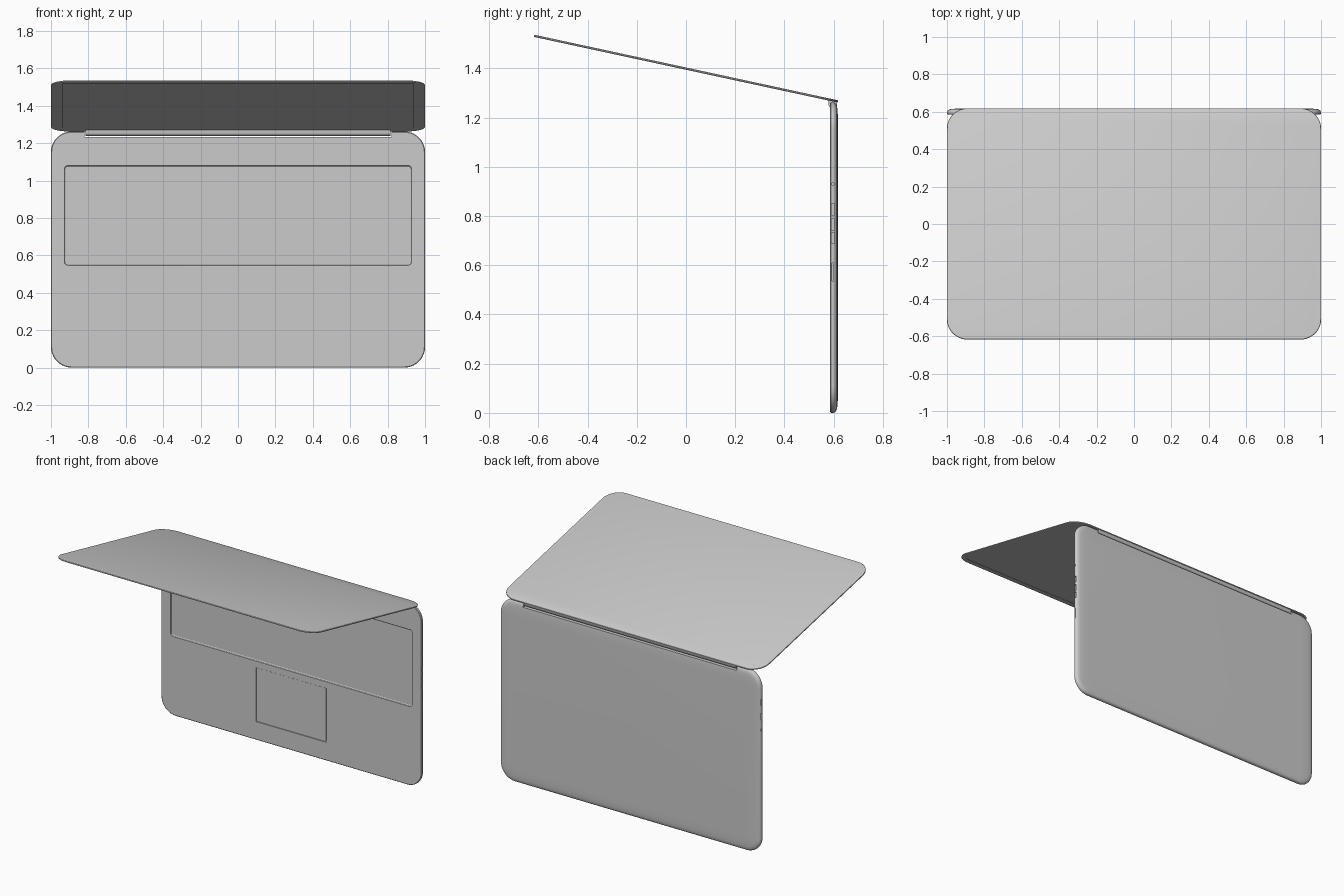
import bpy, bmesh, math
from mathutils import Vector

if "Cube" in bpy.data.objects:
    bpy.data.objects.remove(bpy.data.objects["Cube"])

X = Vector((1, 0, 0))
# frames: origin, length direction, depth direction
BASE = (Vector((0, 0, 0)), Vector((0, 0, 1)), Vector((0, 1, 0)))
s, c = 0.2111, math.sqrt(1 - 0.2111 ** 2)
LID = (Vector((0, 0.617, 1.261)), Vector((0, -c, s)), Vector((0, s, c)))


def finish(name, bm, angle=25):
    bmesh.ops.recalc_face_normals(bm, faces=bm.faces)
    me = bpy.data.meshes.new(name)
    bm.to_mesh(me)
    bm.free()
    ob = bpy.data.objects.new(name, me)
    bpy.context.collection.objects.link(ob)
    smooth(ob, angle)
    return ob


def select(ob):
    bpy.ops.object.select_all(action='DESELECT')
    ob.select_set(True)
    bpy.context.view_layer.objects.active = ob


def smooth(ob, angle=25):
    select(ob)
    bpy.ops.object.shade_smooth_by_angle(angle=math.radians(angle))


def loft(bm, rings):
    loops = [[bm.verts.new(p) for p in ring] for ring in rings]
    for a, b in zip(loops, loops[1:]):
        for i in range(len(a)):
            j = (i + 1) % len(a)
            bm.faces.new((a[i], a[j], b[j], b[i]))
    bm.faces.new(loops[0])
    bm.faces.new(loops[-1])


def slab(name, frame, x0, x1, v0, v1, r, layers, seg=10):
    """Rounded rectangle lofted through (depth, inset) layers."""
    o, u, n = frame
    rings = []
    for d, inset in layers:
        rr = max(r - inset, r * 0.3)
        ring = []
        for k, (cx, cv) in enumerate(((x1 - inset - rr, v1 - inset - rr),
                                      (x0 + inset + rr, v1 - inset - rr),
                                      (x0 + inset + rr, v0 + inset + rr),
                                      (x1 - inset - rr, v0 + inset + rr))):
            for i in range(seg + 1):
                a = math.pi / 2 * (k + i / seg)
                ring.append(o + X * (cx + rr * math.cos(a))
                            + u * (cv + rr * math.sin(a)) + n * d)
        rings.append(ring)
    bm = bmesh.new()
    loft(bm, rings)
    return finish(name, bm)


def prism(name, profile, x0, x1):
    bm = bmesh.new()
    loft(bm, [[Vector((x, y, z)) for y, z in profile] for x in (x0, x1)])
    return finish(name, bm, 40)


def carve(ob, cutter):
    m = ob.modifiers.new("carve", 'BOOLEAN')
    m.operation = 'DIFFERENCE'
    m.solver = 'EXACT'
    m.object = cutter
    select(ob)
    # keep the carve ahead of any shading modifier
    bpy.ops.object.modifier_move_to_index(modifier=m.name, index=0)
    bpy.ops.object.modifier_apply(modifier=m.name)
    bpy.data.objects.remove(cutter, do_unlink=True)


# keyboard half, standing upright, with softly domed underside
base = slab("base", BASE, -1, 1, 0, 1.262, 0.11,
            [(0.586, 0.004), (0.5885, 0.0005), (0.598, 0), (0.604, 0.002), (0.609, 0.006),
             (0.613, 0.014), (0.6155, 0.03), (0.617, 0.055), (0.618, 0.09)])

# keyboard well
carve(base, slab("well_cutter", BASE, -0.93, 0.93, 0.545, 1.082, 0.02,
                 [(0.57, 0), (0.588, 0.002), (0.592, 0.004), (0.595, 0.009)], 4))

# trackpad pocket with the pad leaving a thin gap
carve(base, slab("pad_cutter", BASE, -0.272, 0.272, 0.127, 0.502, 0.004,
                 [(0.57, 0), (0.592, 0)], 2))
slab("trackpad", BASE, -0.267, 0.267, 0.132, 0.5015, 0.004,
     [(0.586, 0), (0.593, 0)], 2)

# hinge notch
carve(base, prism("notch_cutter", [(0.55, 1.232), (0.65, 1.232), (0.65, 1.3), (0.55, 1.3)],
                  -0.82, 0.82))

# side ports: side, z from, z to, half height
PORTS = [(1, 0.925, 0.935, 0.004), (1, 0.805, 0.85, 0.006), (1, 0.742, 0.788, 0.006),
         (1, 0.688, 0.732, 0.006), (1, 0.535, 0.61, 0.003),
         (-1, 1.03, 1.075, 0.005), (-1, 0.93, 0.975, 0.006), (-1, 0.85, 0.87, 0.005)]
for side, z0, z1, h in PORTS:
    xs = sorted((side * 0.98, side * 1.02))
    y = 0.597
    carve(base, prism("port_cutter", [(y - h, z0), (y + h, z0), (y + h, z1), (y - h, z1)], *xs))
smooth(base)

# lid folded forward over the top
lid = slab("lid", LID, -1, 1, 0, 1.264, 0.11,
           [(0, 0.003), (0.002, 0), (0.006, 0), (0.008, 0.0015), (0.009, 0.005)])
carve(lid, slab("screen_cutter", LID, -0.937, 0.937, 0.115, 1.215, 0.005,
                [(-0.02, 0), (0.002, 0)], 2))
smooth(lid)

# hinge barrel joining lid and base
prism("hinge", [(0.579, 1.272), (0.579, 1.252), (0.582, 1.245), (0.590, 1.240),
                (0.600, 1.238), (0.608, 1.241), (0.613, 1.248), (0.615, 1.264)],
      -0.815, 0.815)
